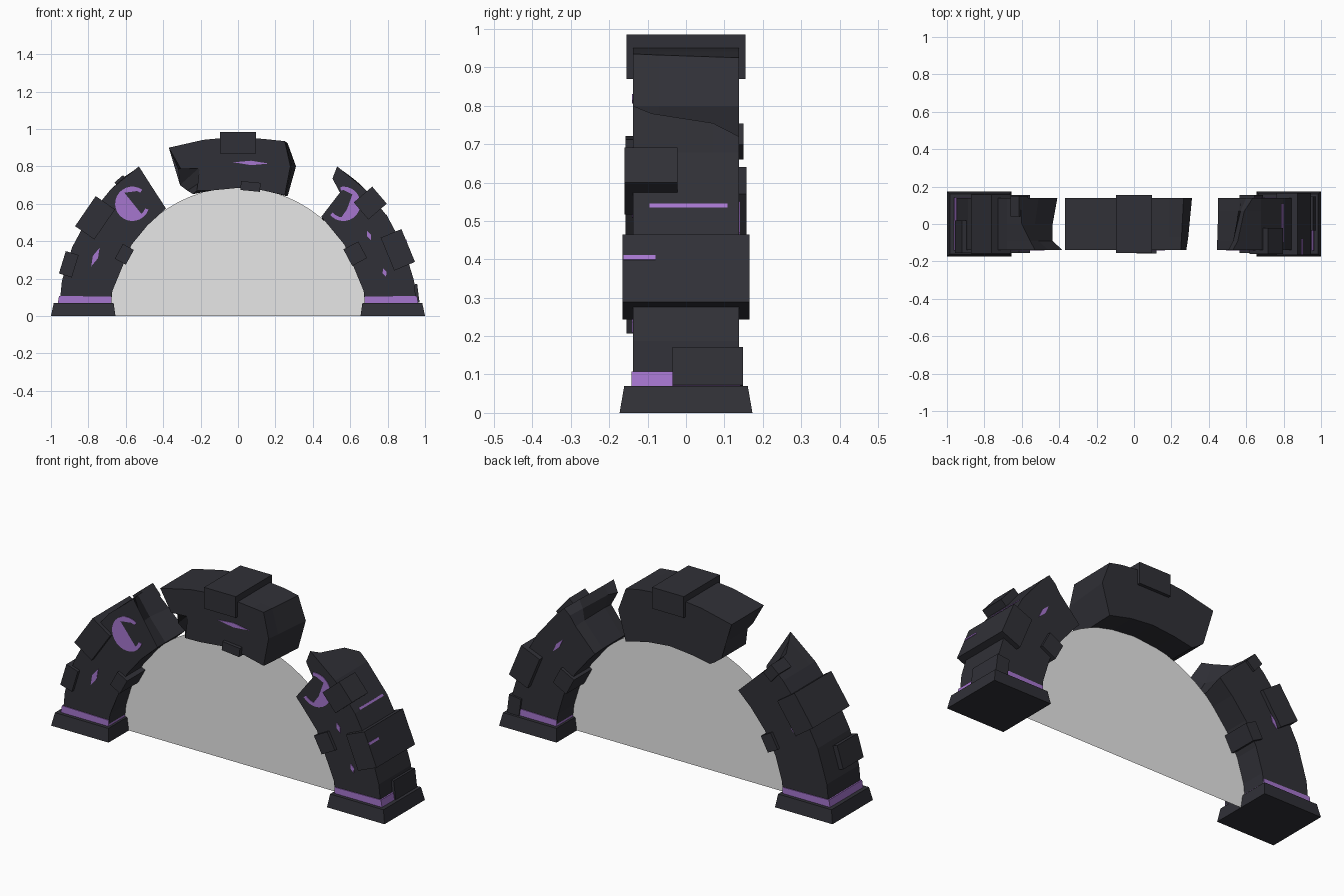
import bpy, bmesh, math

if "Cube" in bpy.data.objects:
    bpy.data.objects.remove(bpy.data.objects["Cube"])

R_OUT, R_IN, D = 0.96, 0.685, 0.138


def material(name, rgb):
    m = bpy.data.materials.new(name)
    m.diffuse_color = (*rgb, 1)
    m.use_nodes = True
    m.node_tree.nodes["Principled BSDF"].inputs["Base Color"].default_value = m.diffuse_color
    return m


STONE = material("dark stone", (0.030, 0.030, 0.038))
GLOW = material("purple glow", (0.38, 0.18, 0.62))
VEIL = material("portal grey", (0.8, 0.8, 0.8))


def loft(name, slices, mat):
    """Join equal-count (x, z) outlines placed at successive y positions."""
    bm = bmesh.new()
    rings = [[bm.verts.new((x, y, z)) for x, z in pts] for y, pts in slices]
    n = len(rings[0])
    for a, b in zip(rings, rings[1:]):
        for i in range(n):
            j = (i + 1) % n
            bm.faces.new((a[i], a[j], b[j], b[i]))
    caps = [bm.faces.new(rings[0]), bm.faces.new(rings[-1][::-1])]
    bmesh.ops.triangulate(bm, faces=caps)
    bmesh.ops.recalc_face_normals(bm, faces=bm.faces)
    me = bpy.data.meshes.new(name)
    bm.to_mesh(me)
    bm.free()
    me.materials.append(mat)
    ob = bpy.data.objects.new(name, me)
    bpy.context.collection.objects.link(ob)
    return ob


def polar(r, deg):
    a = math.radians(deg)
    return (r * math.cos(a), r * math.sin(a))


def arc(r, degs):
    return [polar(r, d) for d in degs]


def block(name, deg, r0, r1, width, y0, y1, mat=STONE):
    """Box aligned to the arch radius at the given angle."""
    a = math.radians(deg)
    c, s, w = math.cos(a), math.sin(a), width / 2
    pts = [(r * c - t * s, r * s + t * c)
           for r, t in ((r0, -w), (r1, -w), (r1, w), (r0, w))]
    return loft(name, [(y0, pts), (y1, pts)], mat)


def streak(name, p, q, w, front=True):
    """Tapered glowing crack on the front or back face."""
    dx, dz = q[0] - p[0], q[1] - p[1]
    k = w / 2 / math.hypot(dx, dz)
    mx, mz = (p[0] + q[0]) / 2, (p[1] + q[1]) / 2
    pts = [p, (mx + dz * k, mz - dx * k), q, (mx - dz * k, mz + dx * k)]
    y = -D if front else D
    loft(name, [(y - 0.003, pts), (y + 0.003, pts)], GLOW)


# Broken arch pieces
STEP = 11.25
right = [STEP * i for i in range(5)]
left = [180 - d for d in right]


def leg(name, degs, slices):
    foot = [d for d in degs]
    loft(name, [(y, arc(R_OUT, foot) + end + arc(R_IN, foot[::-1]))
                for y, end in slices], STONE)


leg("right_arch_piece", right, [
    (-D, [(0.53, 0.80), (0.505, 0.735), (0.545, 0.66), (0.445, 0.53)]),
    (-0.09, [(0.555, 0.78), (0.53, 0.735), (0.55, 0.66), (0.445, 0.53)]),
    (0.07, [(0.59, 0.755), (0.57, 0.71), (0.56, 0.65), (0.45, 0.525)]),
    (D, [(0.635, 0.72), (0.60, 0.69), (0.565, 0.64), (0.45, 0.52)])])
leg("left_arch_piece", left, [
    (-D, [(-0.53, 0.80), (-0.46, 0.69), (-0.385, 0.575)]),
    (-0.09, [(-0.555, 0.78), (-0.51, 0.66), (-0.435, 0.535)]),
    (0.0, [(-0.60, 0.75), (-0.53, 0.65), (-0.435, 0.535)]),
    (D, [(-0.61, 0.74), (-0.51, 0.65), (-0.41, 0.555)])])

top_arc = arc(R_OUT, (101.25, 90, 78.75))
low_arc = arc(R_IN, (78.75, 90, 101.25))
broken = [(-0.22, 0.67), (-0.18, 0.73), (-0.21, 0.79), (-0.305, 0.785), (-0.37, 0.9)]
whole = [(-0.24, 0.652), (-0.27, 0.67), (-0.31, 0.70), (-0.32, 0.785), (-0.37, 0.9)]
loft("top_arch_piece", [
    (-D, top_arc + [(0.25, 0.935), (0.28, 0.80), (0.25, 0.645)] + low_arc + broken),
    (-0.07, top_arc + [(0.254, 0.932), (0.29, 0.80), (0.254, 0.643)] + low_arc + whole),
    (D, top_arc + [(0.265, 0.925), (0.31, 0.80), (0.265, 0.64)] + low_arc + whole)], STONE)

# Tapered feet and the glowing bands just above them
for s, side in ((-1, "left"), (1, "right")):
    outer = [(s * 0.655, 0), (s * 1.0, 0), (s * 0.985, 0.07), (s * 0.665, 0.07)]
    foot = loft(side + "_foot", [(-0.173, outer), (0.173, outer)], STONE)
    for v in foot.data.vertices:
        if v.co.z > 0.01:
            v.co.y *= 0.93
    band = [(s * 0.677, 0.065), (s * 0.964, 0.065), (s * 0.957, 0.108), (s * 0.677, 0.103)]
    loft(side + "_glow_band", [(-D - 0.004, band), (D + 0.004, band)], GLOW)

# Raised stone blocks: name, angle, inner radius, outer radius, width, y range
for spec in (
    ("keystone", 90, 0.87, 0.985, 0.19, -0.155, 0.155),
    ("left_wide_block", 145.5, 0.865, 0.99, 0.195, -0.158, 0.158),
    ("right_wide_block", 22.5, 0.865, 0.985, 0.19, -0.165, 0.165),
    ("right_upper_block", 40.5, 0.865, 0.995, 0.12, -0.16, -0.022),
    ("right_low_block", 7.2, 0.90, 0.972, 0.10, -0.035, 0.148),
    ("left_low_block", 163, 0.91, 0.982, 0.125, -0.155, 0.02),
    ("left_upper_block", 131, 0.90, 0.972, 0.06, 0.04, 0.15),
    ("left_inner_block", 151.5, 0.658, 0.725, 0.09, -0.155, 0.155),
    ("right_inner_block", 28, 0.665, 0.755, 0.10, -0.155, 0.155),
    ("top_inner_block", 84.5, 0.672, 0.72, 0.105, -0.157, -0.02),
):
    block(*spec)


# Glowing broken rings on the front
def rune(name, cx, cz, a0, a1):
    degs = [a0 + (a1 - a0) * i / 20 for i in range(21)]
    pts = [(cx + x, cz + z) for x, z in arc(0.092, degs) + arc(0.073, degs[::-1])]
    loft(name, [(-D - 0.003, pts), (-D + 0.003, pts)], GLOW)


rune("left_glow_ring", -0.565, 0.60, 55, 340)
rune("right_glow_ring", 0.563, 0.60, 100, -140)

# Glowing cracks
for i, (p, q, w) in enumerate((
        ((-0.785, 0.265), (-0.74, 0.365), 0.03), ((-0.025, 0.822), (0.165, 0.815), 0.024),
        ((0.69, 0.455), (0.712, 0.405), 0.024), ((0.775, 0.255), (0.792, 0.21), 0.022))):
    streak("front_crack_%d" % i, p, q, w)
streak("back_crack_right", (0.64, 0.55), (0.70, 0.47), 0.022, False)
streak("back_crack_left", (-0.76, 0.40), (-0.72, 0.47), 0.022, False)
block("right_outer_crack", 34.2, 0.94, 0.961, 0.012, -0.095, 0.108, GLOW)
block("right_block_crack", 24.2, 0.97, 0.988, 0.013, -0.163, -0.08, GLOW)

# Flat half-disc filling the doorway
bm = bmesh.new()
bm.faces.new([bm.verts.new((x, 0, z)) for x, z in arc(0.688, [180 * i / 32 for i in range(33)])])
mesh = bpy.data.meshes.new("portal_veil")
bm.to_mesh(mesh)
bm.free()
mesh.materials.append(VEIL)
bpy.context.collection.objects.link(bpy.data.objects.new("portal_veil", mesh))
